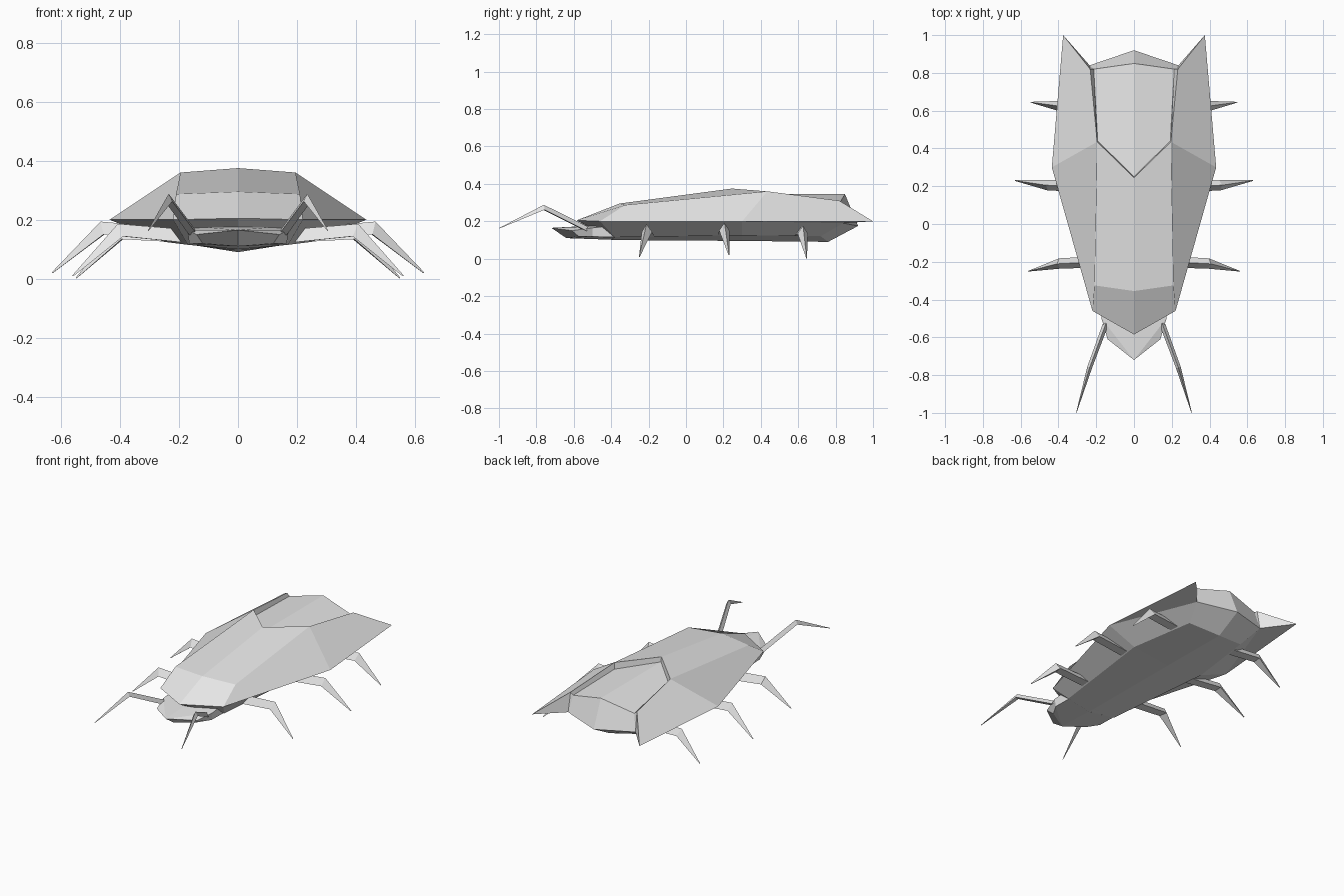
import bpy, bmesh
from mathutils import Vector

if "Cube" in bpy.data.objects:
    bpy.data.objects.remove(bpy.data.objects["Cube"], do_unlink=True)

grey = bpy.data.materials.new("light_grey")
grey.use_nodes = True
grey.diffuse_color = (0.8, 0.8, 0.8, 1)
grey.node_tree.nodes["Principled BSDF"].inputs["Base Color"].default_value = (0.8, 0.8, 0.8, 1)


def finish(name, bm, facing=0):
    """Make an object mirrored across x; facing is +1 for a top surface, -1 for an underside."""
    bmesh.ops.recalc_face_normals(bm, faces=bm.faces)
    bm.normal_update()
    if facing and facing * sum(f.normal.z * f.calc_area() for f in bm.faces) < 0:
        bmesh.ops.reverse_faces(bm, faces=bm.faces)
    mesh = bpy.data.meshes.new(name)
    bm.to_mesh(mesh)
    bm.free()
    mesh.materials.append(grey)
    ob = bpy.data.objects.new(name, mesh)
    bpy.context.collection.objects.link(ob)
    mod = ob.modifiers.new("Mirror", 'MIRROR')
    mod.merge_threshold = 0.0005
    return ob


def panels(name, pts, faces, facing=0):
    """Build half a part from named points and faces spelled with those names."""
    bm = bmesh.new()
    v = {k: bm.verts.new(p) for k, p in pts.items()}
    for f in faces:
        bm.faces.new([v[k] for k in f.split()])
    finish(name, bm, facing)


def limb(name, joints):
    """Jointed limb with a ridged triangular section; joints are (point, width, height)."""
    bm = bmesh.new()
    rings = []
    for i, (p, w, h) in enumerate(joints):
        p = Vector(p)
        a = Vector(joints[max(i - 1, 0)][0])
        b = Vector(joints[min(i + 1, len(joints) - 1)][0])
        d = (b - a).normalized()
        side = d.cross(Vector((0, 0, 1))).normalized()
        up = side.cross(d).normalized()
        rings.append([bm.verts.new(p + q) for q in
                      (up * h / 2, side * w / 2 - up * h / 2, -side * w / 2 - up * h / 2)])
    for r, s in zip(rings, rings[1:]):
        for j in range(3):
            k = (j + 1) % 3
            bm.faces.new((r[j], r[k], s[k], s[j]))
    bm.faces.new(rings[0])
    bm.faces.new(rings[-1])
    finish(name, bm)


# Points shared by the shell, abdomen and belly
rim = {
    "nose": (0, -0.585, 0.205), "shoulder": (0.22, -0.46, 0.2),
    "wide": (0.435, 0.30, 0.2), "tip": (0.375, 1.0, 0.2),
    "rear_side": (0.235, 0.84, 0.19), "rear_mid": (0, 0.92, 0.175)}
back = {
    "ab_front": (0, 0.25, 0.345), "ab_corner": (0.192, 0.44, 0.32),
    "ab_rear": (0, 0.85, 0.345), "ab_side": (0.213, 0.82, 0.295)}

# Shell with two wing cases and the step down to the abdomen
panels("shell", {**rim, **back,
    "brow": (0, -0.355, 0.295), "brow_side": (0.21, -0.325, 0.287),
    "notch": (0, 0.245, 0.375), "corner": (0.195, 0.435, 0.36),
    "inner": (0.232, 0.82, 0.31)},
    ["nose shoulder brow_side brow", "brow brow_side corner notch",
     "shoulder wide corner brow_side", "wide tip inner corner",
     "corner inner ab_side ab_corner", "notch corner ab_corner ab_front",
     "inner tip rear_side", "inner rear_side ab_side"], 1)

# Abdomen seen between the wing cases
panels("abdomen", {**rim, **back},
    ["ab_front ab_corner ab_side ab_rear", "ab_rear ab_side rear_side rear_mid"], 1)

# Belly
panels("belly", {**rim,
    "b0": (0, -0.40, 0.10), "b1": (0.17, -0.38, 0.115), "b2": (0.25, 0.30, 0.125),
    "b3": (0.19, 0.72, 0.12), "m2": (0, 0.30, 0.095), "b4": (0, 0.76, 0.09)},
    ["nose shoulder b1 b0", "shoulder wide b2 b1", "wide tip rear_side",
     "wide rear_side b3 b2", "rear_side rear_mid b4 b3",
     "b0 b1 b2 m2", "m2 b2 b3 b4"], -1)

# Flat wedge head
panels("head", {
    "t0": (0, -0.72, 0.165), "t1": (0.14, -0.61, 0.15), "t2": (0.172, -0.50, 0.165),
    "t3": (0.17, -0.35, 0.18), "t4": (0, -0.35, 0.185),
    "u0": (0, -0.64, 0.11), "u1": (0.12, -0.575, 0.12), "u2": (0.165, -0.50, 0.118),
    "u3": (0.165, -0.36, 0.115), "u4": (0, -0.36, 0.10)},
    ["t0 t1 t2", "t0 t2 t3 t4", "u0 u1 u2", "u0 u2 u3 u4",
     "t0 t1 u1 u0", "t1 t2 u2 u1", "t2 t3 u3 u2", "t3 t4 u4 u3"])

# Three pairs of legs: knee x, knee z, foot x, root y, knee y, foot y, foot z
legs = {
    "front": (0.40, 0.165, 0.56, -0.20, -0.21, -0.25, 0.01),
    "middle": (0.46, 0.172, 0.63, 0.20, 0.205, 0.23, 0.02),
    "rear": (0.40, 0.155, 0.548, 0.61, 0.625, 0.645, 0.003)}
for name, (kx, kz, fx, ry, ky, fy, fz) in legs.items():
    limb(name + "_legs", [((0.18, ry, 0.145), 0.06, 0.045),
                          ((kx, ky, kz), 0.055, 0.045),
                          ((fx, fy, fz), 0.004, 0.004)])

# Antennae
limb("antennae", [((0.15, -0.53, 0.16), 0.03, 0.025),
                  ((0.235, -0.76, 0.275), 0.026, 0.026),
                  ((0.305, -0.998, 0.163), 0.003, 0.003)])
